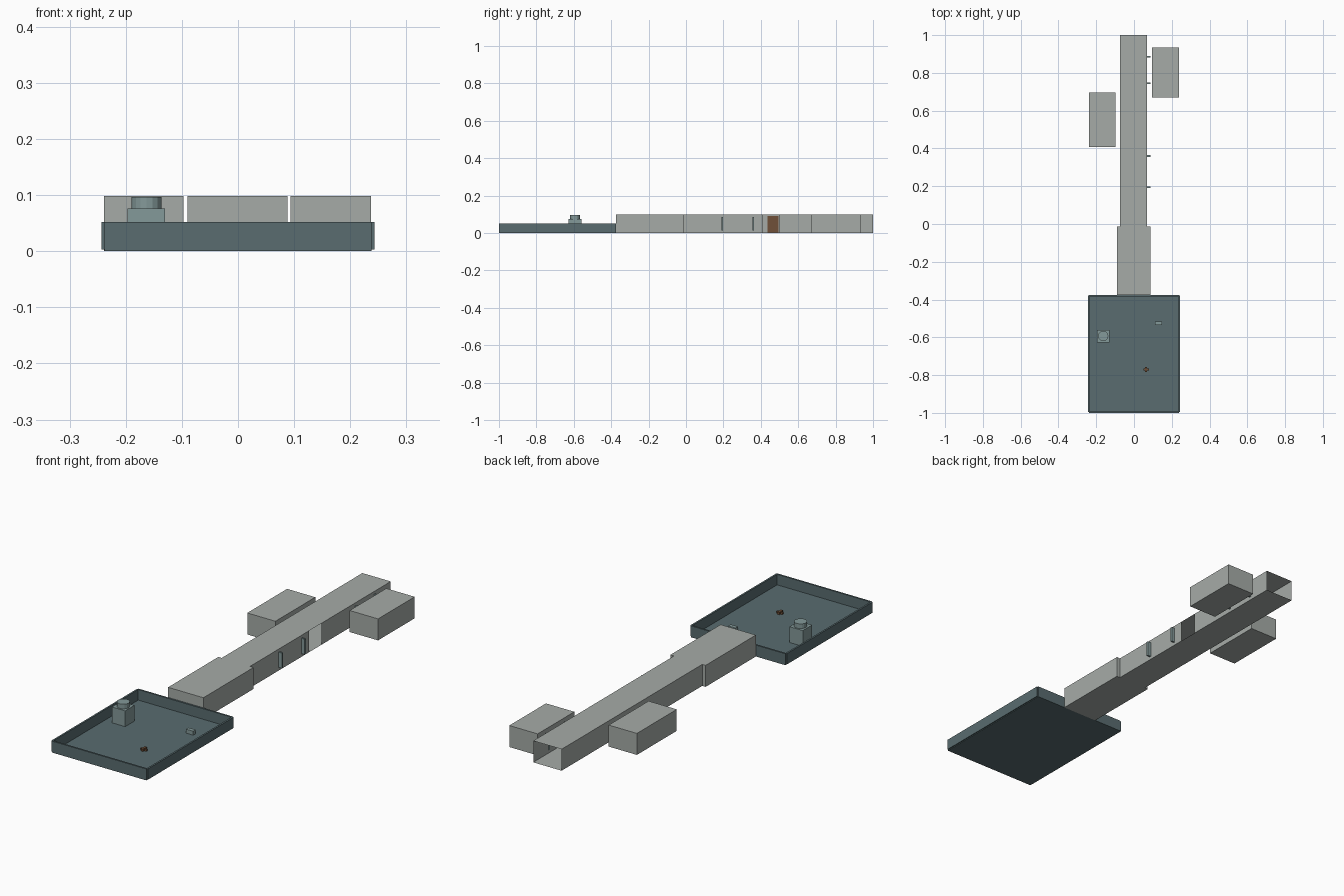
import bpy, bmesh
from mathutils import Vector

if "Cube" in bpy.data.objects:
    bpy.data.objects.remove(bpy.data.objects["Cube"])


def mat(name, r, g, b):
    m = bpy.data.materials.new(name)
    m.diffuse_color = (r, g, b, 1)
    m.use_nodes = True
    m.node_tree.nodes["Principled BSDF"].inputs["Base Color"].default_value = m.diffuse_color
    return m


plaster = mat("plaster", 0.38, 0.41, 0.39)
slate = mat("slate", 0.10, 0.15, 0.16)
teal = mat("teal_stone", 0.23, 0.32, 0.32)
rust = mat("rust", 0.16, 0.08, 0.04)


def finish(bm, name, material):
    me = bpy.data.meshes.new(name)
    bm.to_mesh(me)
    bm.free()
    me.materials.append(material)
    ob = bpy.data.objects.new(name, me)
    bpy.context.collection.objects.link(ob)
    return ob


def box(name, lo, hi, material, skip=()):
    """Box between two corners; skip lists open sides such as '+y'."""
    bm = bmesh.new()
    bmesh.ops.create_cube(bm, size=1)
    lo, hi = Vector(lo), Vector(hi)
    drop = []
    for f in bm.faces:
        for i, axis in enumerate("xyz"):
            if abs(f.normal[i]) > 0.5:
                if ("+" if f.normal[i] > 0 else "-") + axis in skip:
                    drop.append(f)
    bmesh.ops.delete(bm, geom=drop, context='FACES')
    for v in bm.verts:
        v.co = Vector([(a + b) / 2 + c * (b - a) for a, b, c in zip(lo, hi, v.co)])
    return finish(bm, name, material)


def wall(name, x, y0, y1, z0, z1, material):
    """Single upright sheet running along y."""
    bm = bmesh.new()
    bm.faces.new([bm.verts.new((x, y, z)) for y, z in
                  ((y0, z0), (y1, z0), (y1, z1), (y0, z1))])
    return finish(bm, name, material)


H = 0.098

# walled courtyard
box("courtyard_floor", (-0.238, -0.998, 0), (0.238, -0.377, 0.004), slate)
for name, x in (("left", -0.239), ("right", 0.239)):
    box("courtyard_wall_" + name, (x - 0.004, -0.996, 0.003), (x + 0.004, -0.379, 0.052), slate)
for name, y in (("front", -0.996), ("back", -0.379)):
    box("courtyard_wall_" + name, (-0.238, y - 0.004, 0), (0.238, y + 0.004, 0.052), slate)

# entry hall, open into the corridor, with stepped-in end walls
box("entry_hall", (-0.09, -0.375, 0), (0.088, -0.015, H), plaster, ("+y",))
box("step_wall_left", (-0.09, -0.017, 0), (-0.073, -0.013, H), plaster)
box("step_wall_right", (0.07, -0.017, 0), (0.088, -0.013, H), plaster)

# long corridor, open at the far end, with a doorway gap on the right
box("corridor", (-0.073, -0.015, 0), (0.07, 1.0, H), plaster, ("+x", "+y", "-y"))
wall("corridor_right_front", 0.07, -0.015, 0.41, 0, H, plaster)
wall("corridor_right_back", 0.07, 0.50, 1.0, 0, H, plaster)
for i, (a, b) in enumerate(((0.27, 0.35), (0.435, 0.495))):
    box(f"inner_door_{i}", (-0.072, a, 0.003), (-0.068, b, 0.09), rust)

# side rooms
box("left_room", (-0.239, 0.408, 0), (-0.097, 0.695, H), plaster)
box("right_room", (0.094, 0.67, 0), (0.237, 0.934, H), plaster)

# door posts on the right wall
for i, y in enumerate((0.195, 0.36, 0.745, 0.885)):
    box(f"door_post_{i}", (0.068, y - 0.004, 0.015), (0.087, y + 0.004, 0.085), teal)

# pedestal with round cap
box("pedestal", (-0.197, -0.627, 0.004), (-0.13, -0.56, 0.076), teal)
bm = bmesh.new()
bmesh.ops.create_cone(bm, cap_ends=True, segments=16, radius1=0.027, radius2=0.027, depth=0.021)
bmesh.ops.translate(bm, verts=bm.verts, vec=(-0.163, -0.593, 0.0865))
finish(bm, "pedestal_cap", teal)

# small crate and scrap pile
box("crate", (0.112, -0.534, 0.004), (0.148, -0.516, 0.022), teal)
box("scrap_long", (0.05, -0.775, 0.004), (0.08, -0.766, 0.012), rust)
box("scrap_cross", (0.059, -0.784, 0.004), (0.07, -0.757, 0.015), rust)
